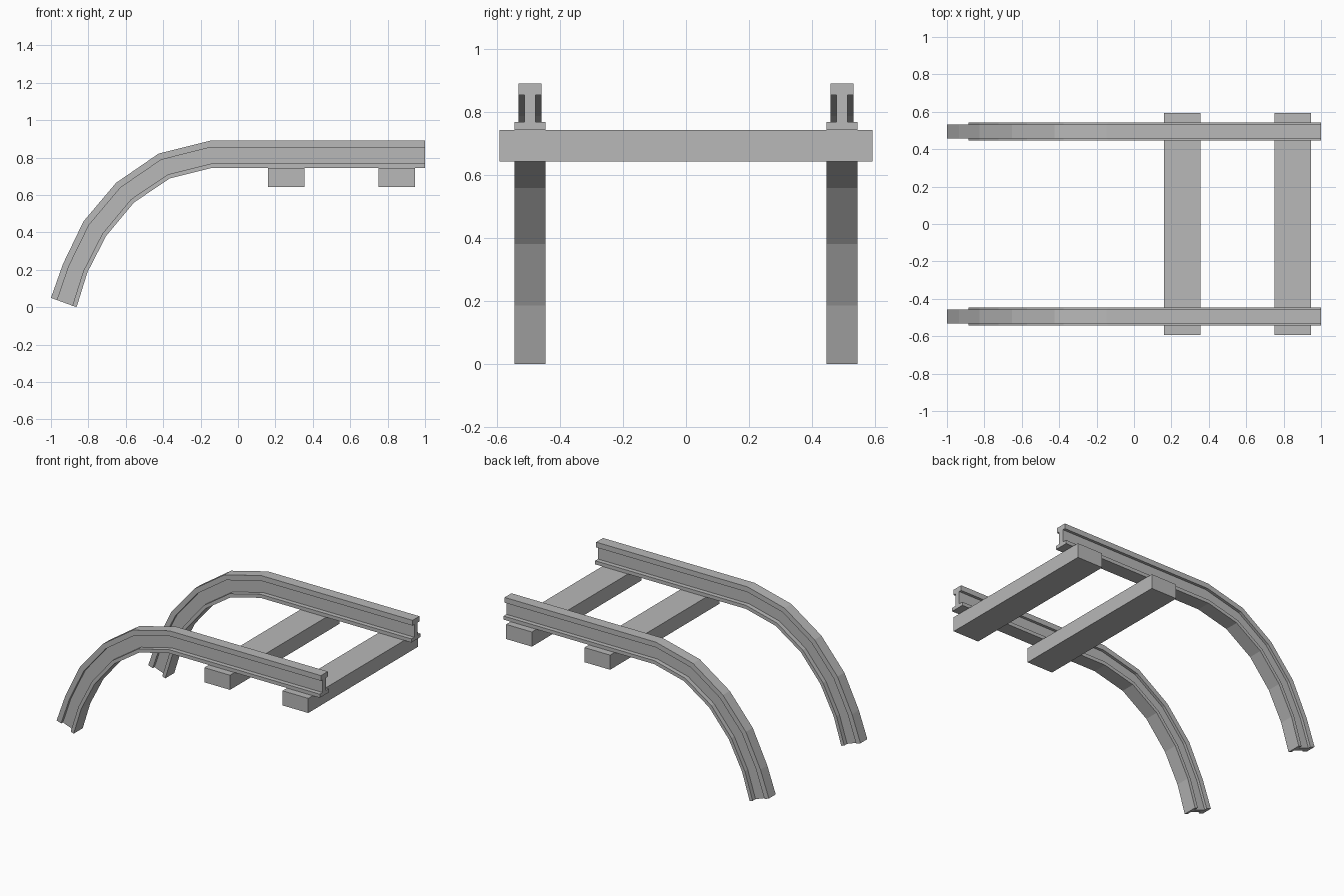
import bpy
import bmesh
from mathutils import Vector

cube = bpy.data.objects.get("Cube")
if cube:
    bpy.data.objects.remove(cube, do_unlink=True)

grey = bpy.data.materials.new("plain_grey")
grey.use_nodes = True
colour = (0.48, 0.48, 0.48, 1)
grey.diffuse_color = colour
grey.node_tree.nodes["Principled BSDF"].inputs["Base Color"].default_value = colour


def finish(name, bm):
    bmesh.ops.recalc_face_normals(bm, faces=bm.faces)
    mesh = bpy.data.meshes.new(name)
    bm.to_mesh(mesh)
    bm.free()
    mesh.materials.append(grey)
    obj = bpy.data.objects.new(name, mesh)
    bpy.context.scene.collection.objects.link(obj)
    return obj


# Stations along the rail: (foot x, foot z), (head x, head z)
STATIONS = [
    ((1, 0.744), (1, 0.891)),
    ((-0.142, 0.744), (-0.146, 0.891)),
    ((-0.366, 0.688), (-0.425, 0.821)),
    ((-0.556, 0.56), (-0.652, 0.665)),
    ((-0.705, 0.381), (-0.826, 0.459)),
    ((-0.805, 0.187), (-0.936, 0.231)),
    ((-0.863, 0.0), (-1, 0.05)),
]

# Half of the I-shaped section: half width, fraction of height
HALF = [(0.049, 0), (0.049, 0.165), (0.018, 0.165),
        (0.018, 0.755), (0.037, 0.755), (0.037, 1)]
SECTION = HALF + [(-w, h) for w, h in reversed(HALF)]


def rail(name, y):
    bm = bmesh.new()
    rings = []
    for foot, head in STATIONS:
        low = Vector((foot[0], y, foot[1]))
        high = Vector((head[0], y, head[1]))
        rings.append([bm.verts.new(low.lerp(high, h) + Vector((0, w, 0)))
                      for w, h in SECTION])
    n = len(SECTION)
    for a, b in zip(rings, rings[1:]):
        for i in range(n):
            j = (i + 1) % n
            bm.faces.new((a[i], a[j], b[j], b[i]))
    # End caps: foot, web and head of the section
    for ring in (rings[0], rings[-1]):
        bm.faces.new(ring)
    return finish(name, bm)


def sleeper(name, x):
    bm = bmesh.new()
    bmesh.ops.create_cube(bm, size=1)
    bmesh.ops.scale(bm, vec=(0.195, 1.185, 0.1), verts=bm.verts)
    bmesh.ops.translate(bm, vec=(x, 0, 0.694), verts=bm.verts)
    return finish(name, bm)


# Two bent rails resting on two sleepers
rail("front_rail", -0.495)
rail("back_rail", 0.495)
sleeper("inner_sleeper", 0.257)
sleeper("end_sleeper", 0.849)
